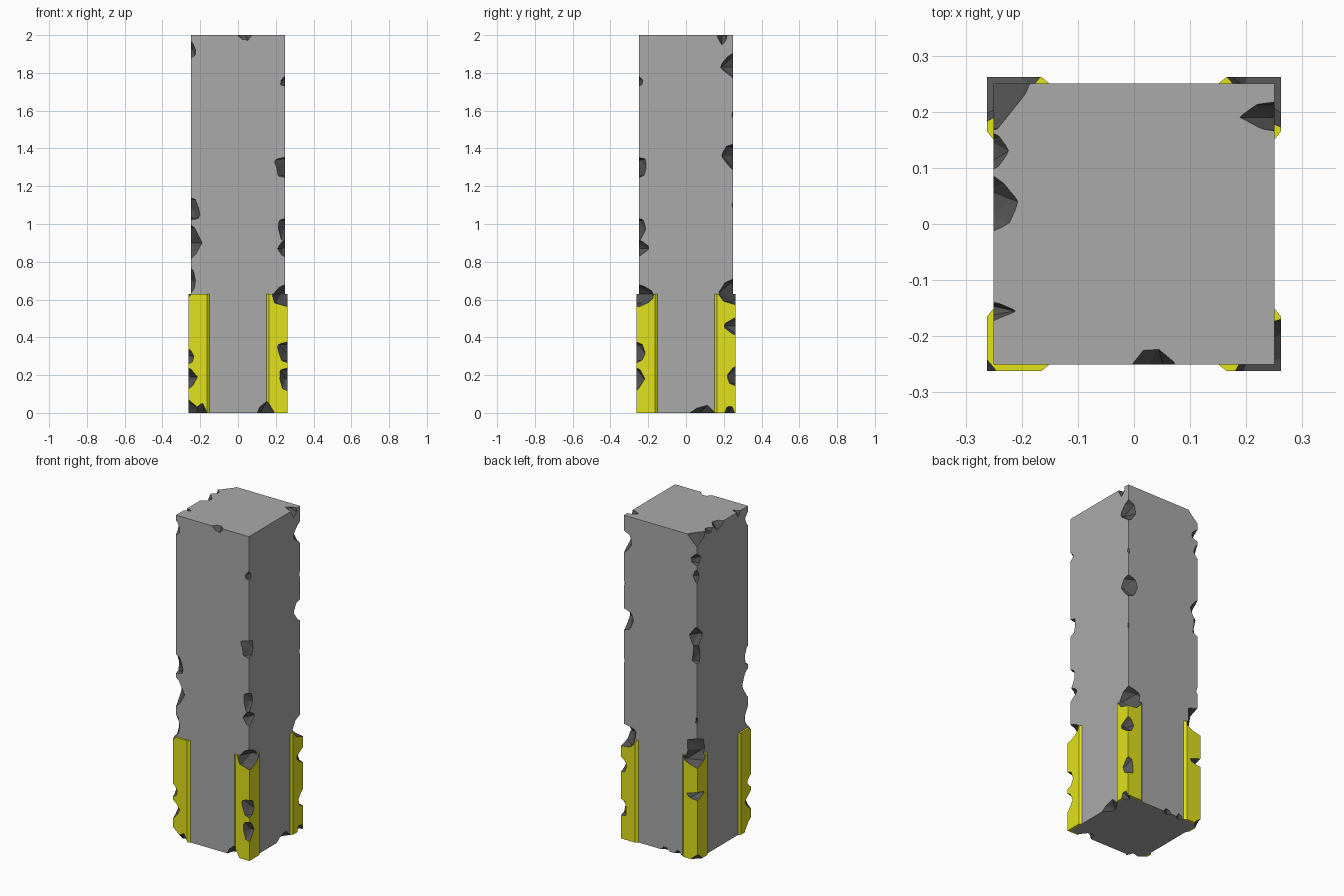
import bpy, bmesh, random
from mathutils import Vector

random.seed(7)
default_cube = bpy.data.objects.get("Cube")
if default_cube:
    bpy.data.objects.remove(default_cube, do_unlink=True)

HALF, GUARD, HEIGHT, GUARD_TOP = 0.25, 0.262, 2.0, 0.63


def make_material(name, color):
    mat = bpy.data.materials.new(name)
    mat.use_nodes = True
    mat.diffuse_color = (*color, 1)
    mat.node_tree.nodes["Principled BSDF"].inputs["Base Color"].default_value = (*color, 1)
    return mat


MATERIALS = [
    make_material("concrete grey", (0.40, 0.40, 0.40)),
    make_material("warning yellow", (0.75, 0.75, 0.01)),
    make_material("broken dark grey", (0.09, 0.09, 0.09)),
]


def make_object(name, bm, material_index):
    bmesh.ops.recalc_face_normals(bm, faces=bm.faces)
    for face in bm.faces:
        face.material_index = material_index
    mesh = bpy.data.meshes.new(name)
    bm.to_mesh(mesh)
    bm.free()
    for mat in MATERIALS:
        mesh.materials.append(mat)
    obj = bpy.data.objects.new(name, mesh)
    bpy.context.collection.objects.link(obj)
    return obj


def prism(name, outline, height, material_index):
    bm = bmesh.new()
    face = bm.faces.new([bm.verts.new((x, y, 0)) for x, y in outline])
    top = bmesh.ops.extrude_face_region(bm, geom=[face])["geom"]
    verts = [v for v in top if isinstance(v, bmesh.types.BMVert)]
    bmesh.ops.translate(bm, verts=verts, vec=(0, 0, height))
    return make_object(name, bm, material_index)


def add_chip(bm, point, outward, half_length, width):
    """Rough rock that bites into an edge; its length runs where outward is zero."""
    radius = width / 0.366
    center = Vector(point) + Vector(outward) * radius * 0.5
    stretch = half_length / (radius * 0.707)
    scale = Vector([1 if o else stretch for o in outward])
    verts = bmesh.ops.create_icosphere(bm, subdivisions=2, radius=radius)["verts"]
    for v in verts:
        v.co = center + v.co * random.uniform(0.88, 1.1) * scale


# Column and its four corner guards
square = [(-HALF, -HALF), (HALF, -HALF), (HALF, HALF), (-HALF, HALF)]
parts = [prism("column", square, HEIGHT, 0)]
leg, taper = 0.15, 0.165
angle_profile = [(leg, HALF), (taper, GUARD), (GUARD, GUARD),
                 (GUARD, taper), (HALF, leg), (HALF, HALF)]
CORNERS = {"front_left": (1, -1), "front_right": (-1, -1),
           "back_left": (1, 1), "back_right": (-1, 1)}
for name, (sx, sy) in CORNERS.items():
    outline = [(x * sx, y * sy) for x, y in angle_profile]
    parts.append(prism(name + "_guard", outline, GUARD_TOP, 1))

# Chips on the upright edges: height, half length, width
EDGE_CHIPS = {
    "front_left": [(1.76, .03, .03), (1.3, .06, .06), (.97, .07, .04), (.87, .06, .06),
                   (.63, .06, .07), (.32, .06, .06), (.18, .07, .05)],
    "front_right": [(1.93, .05, .03), (1.08, .07, .05), (.9, .11, .07), (.7, .07, .03),
                    (.3, .05, .04), (.19, .07, .05)],
    "back_left": [(1.83, .08, .06), (1.58, .02, .01), (1.36, .07, .06), (1.1, .02, .01),
                  (.64, .07, .09), (.46, .06, .06), (.2, .06, .05)],
    "back_right": [(1.86, .04, .04), (1.75, .05, .03), (1.38, .08, .05), (1.27, .07, .05),
                   (.86, .02, .01), (.66, .09, .12), (.4, .03, .07)],
}
rubble = bmesh.new()
for name, chips in EDGE_CHIPS.items():
    sx, sy = CORNERS[name]
    for z, half_length, width in chips:
        reach = GUARD if z < GUARD_TOP else HALF
        add_chip(rubble, (sx * reach, sy * reach, z), (sx, sy, 0), half_length, width)

# Chips on the level edges: side direction, place along it, half length, width
TOP_CHIPS = [((0, -1), .03, .04, .04), ((1, 0), .19, .03, .05), ((-1, 0), .13, .04, .025),
             ((-1, 0), .04, .05, .045), ((-1, 0), -.155, .02, .035)]
BOTTOM_CHIPS = [((0, -1), .14, .05, .05), ((1, 0), .08, .08, .04), ((0, 1), -.03, .03, .02),
                ((0, 1), -.12, .02, .02), ((0, -1), -.2, .05, .045), ((1, 0), .23, .03, .03)]
for z, up, chips in ((HEIGHT, 1, TOP_CHIPS), (0, -1, BOTTOM_CHIPS)):
    for (dx, dy), along, half_length, width in chips:
        reach = GUARD if z == 0 and abs(along) > leg else HALF
        point = (dx * reach + abs(dy) * along, dy * reach + abs(dx) * along, z)
        add_chip(rubble, point, (dx, dy, up), half_length, width)

# Broken end corners
add_chip(rubble, (-HALF, HALF, HEIGHT), (-.7, .7, .7), .05, .06)
add_chip(rubble, (-GUARD, -GUARD, 0), (-.7, -.7, -.7), .05, .05)
add_chip(rubble, (-GUARD, GUARD, 0), (-.7, .7, -.7), .04, .03)
chip_cutter = make_object("chip_cutter", rubble, 2)
chip_cutter.hide_render = True

# Bite the chips out of every part
for part in parts:
    cut = part.modifiers.new("chips", "BOOLEAN")
    cut.operation = "DIFFERENCE"
    cut.solver = "EXACT"
    cut.use_self = True
    cut.object = chip_cutter
    bpy.context.view_layer.objects.active = part
    bpy.ops.object.modifier_apply(modifier=cut.name)
bpy.data.objects.remove(chip_cutter, do_unlink=True)
